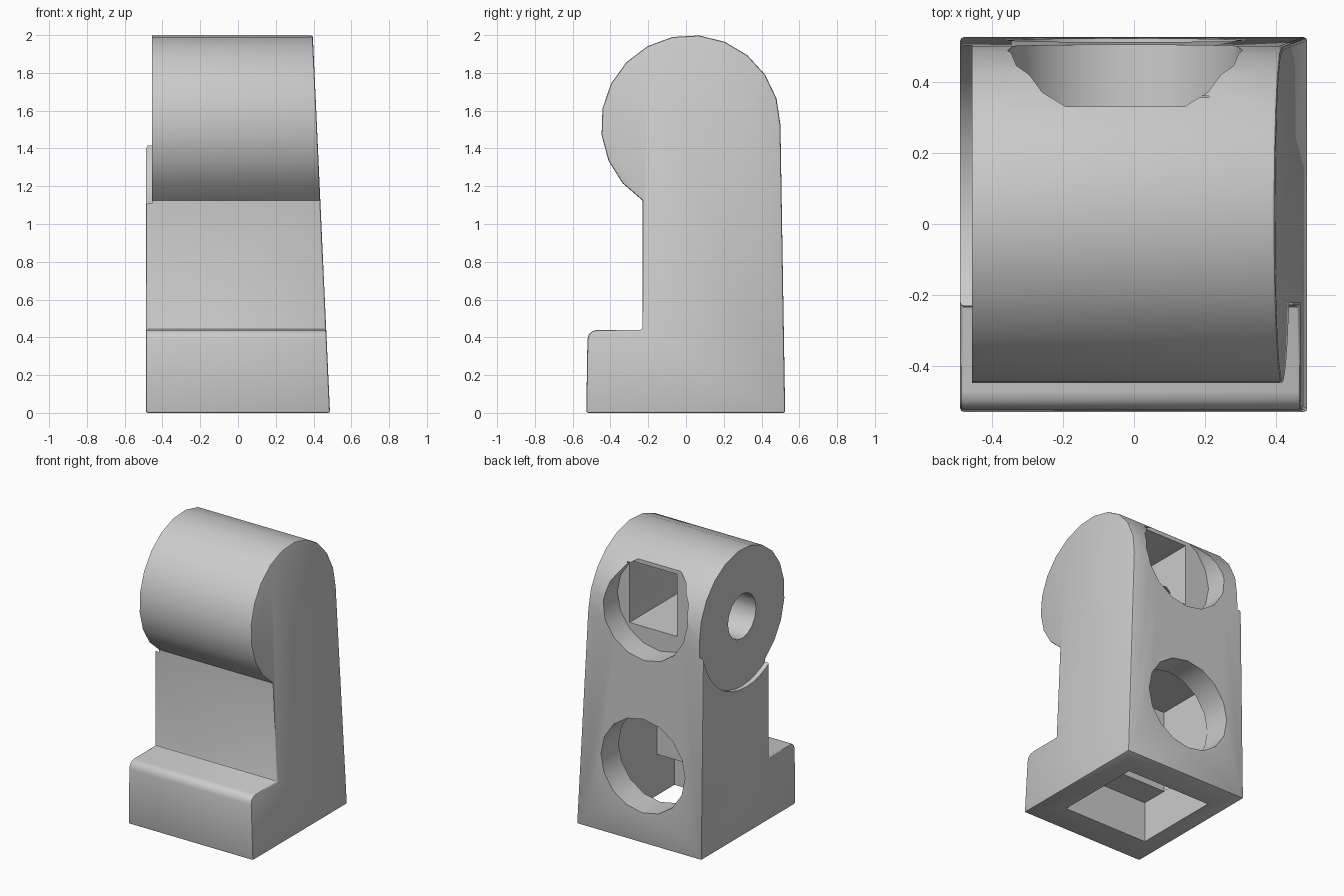
import bpy, bmesh
from math import sin, cos, radians, pi
from mathutils import Matrix

if "Cube" in bpy.data.objects:
    bpy.data.objects.remove(bpy.data.objects["Cube"])

HEAD_Y, HEAD_Z, HEAD_R = 0.025, 1.525, 0.475


def to_object(name, bm):
    bmesh.ops.recalc_face_normals(bm, faces=bm.faces[:])
    mesh = bpy.data.meshes.new(name)
    bm.to_mesh(mesh)
    bm.free()
    obj = bpy.data.objects.new(name, mesh)
    bpy.context.collection.objects.link(obj)
    return obj


def box(name, lo, hi):
    bm = bmesh.new()
    bmesh.ops.create_cube(bm, size=1)
    for v in bm.verts:
        v.co = [(a + b) / 2 + c * (b - a) for a, b, c in zip(lo, hi, v.co)]
    return to_object(name, bm)


def cylinder(name, axis, start, end, center, radius, sides):
    """Cylinder along X or Y; center is the (other horizontal, z) position."""
    bm = bmesh.new()
    mid = (start + end) / 2
    pos = (mid, *center) if axis == 'X' else (center[0], mid, center[1])
    turn = Matrix.Rotation(pi / 2, 4, 'Y' if axis == 'X' else 'X')
    bmesh.ops.create_cone(bm, cap_ends=True, segments=sides, radius1=radius,
                          radius2=radius, depth=end - start,
                          matrix=Matrix.Translation(pos) @ turn)
    return to_object(name, bm)


# Side profile (y, z): foot with rounded toe, shank, round hip
profile = [(0.525, 0)]
profile += [(HEAD_Y + HEAD_R * cos(radians(a)), HEAD_Z + HEAD_R * sin(radians(a)))
            for a in [237.5 * i / 14 for i in range(15)]]
profile += [(-0.23, 0.44), (-0.47, 0.44), (-0.495, 0.433), (-0.515, 0.415),
            (-0.522, 0.385), (-0.528, 0)]

# Leg body, flat on the left and tapering inward on the right
bm = bmesh.new()
left = [bm.verts.new((-0.488, y, z)) for y, z in profile]
right = [bm.verts.new((0.487 - 0.0455 * z, y, z)) for y, z in profile]
bm.faces.new(left)
bm.faces.new(right[::-1])
for i in range(len(profile)):
    j = (i + 1) % len(profile)
    bm.faces.new((left[i], right[i], right[j], left[j]))
leg = to_object("leg", bm)
bevel = leg.modifiers.new("soft_edges", 'BEVEL')
bevel.width = 0.01
bevel.segments = 2
bevel.limit_method = 'ANGLE'
bevel.angle_limit = radians(50)

# Cut-outs: hip face, axle hole, back holes with their cavities, foot socket
cutters = [
    cylinder("hip_face_cut", 'X', -0.7, -0.455, (HEAD_Y, HEAD_Z), 0.491, 40),
    box("upper_cavity", (-0.16, -0.25, 1.42), (0.21, 0.36, 1.86)),
    cylinder("upper_hole", 'Y', 0.33, 0.8, (-0.025, 1.61), 0.33, 16),
    cylinder("axle_hole", 'X', -0.7, -0.1, (HEAD_Y, HEAD_Z), 0.157, 16),
    box("lower_cavity", (-0.355, -0.12, 0.2), (0.31, 0.32, 0.88)),
    box("foot_socket", (-0.356, -0.315, -0.2), (0.311, 0.321, 0.29)),
    cylinder("lower_hole", 'Y', 0.3, 0.8, (-0.025, 0.54), 0.328, 16),
]
for cutter in cutters:
    cutter.hide_render = True
    mod = leg.modifiers.new(cutter.name, 'BOOLEAN')
    mod.operation = 'DIFFERENCE'
    mod.solver = 'EXACT'
    mod.object = cutter

# Bake the cuts, drop the cutters and shade
bpy.ops.object.select_all(action='DESELECT')
leg.select_set(True)
bpy.context.view_layer.objects.active = leg
for mod in list(leg.modifiers):
    bpy.ops.object.modifier_apply(modifier=mod.name)
for cutter in cutters:
    bpy.data.objects.remove(cutter)
bpy.ops.object.shade_smooth_by_angle(angle=radians(35))
